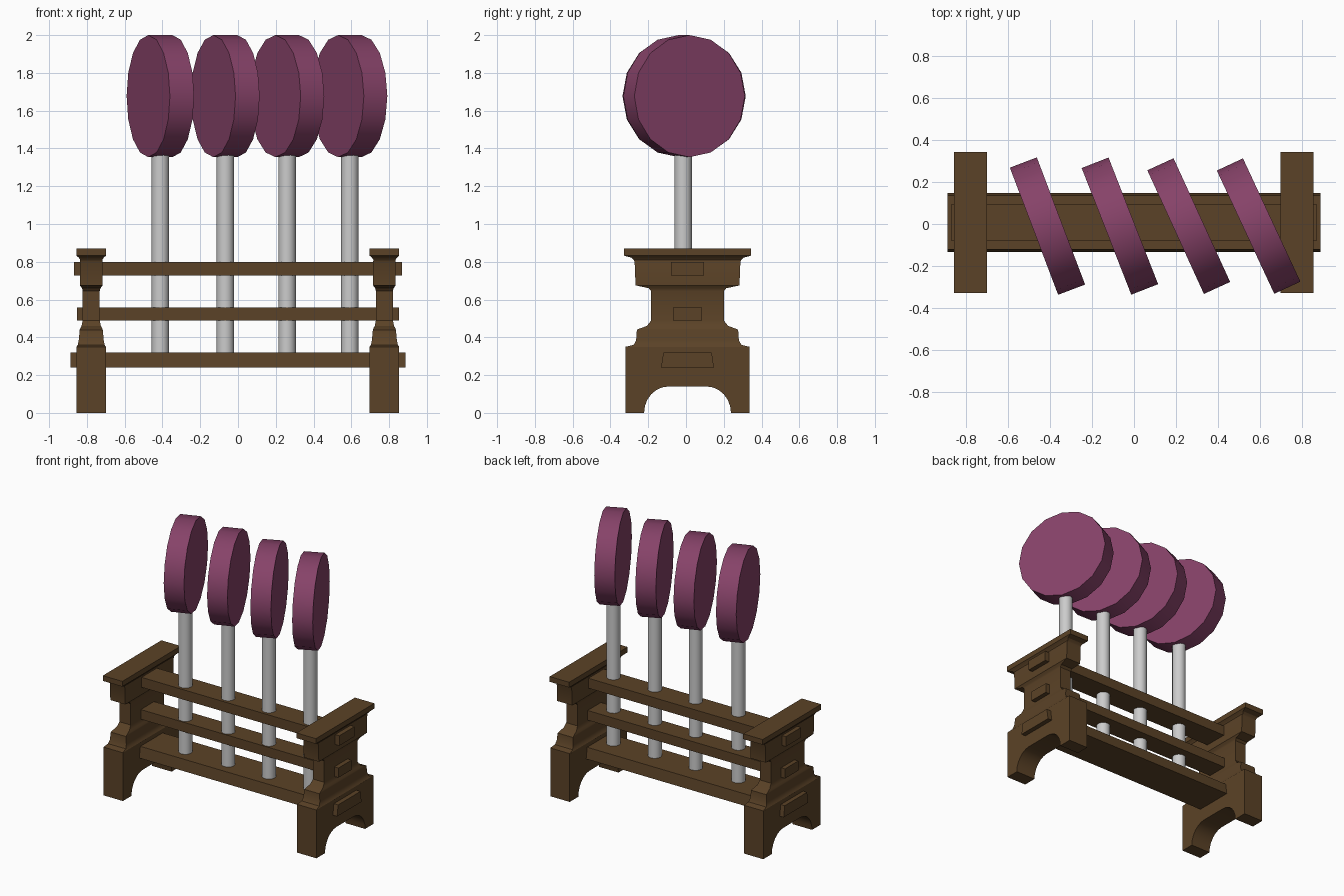
import bpy, bmesh
from math import radians, sin, cos, pi
from mathutils import Matrix

if "Cube" in bpy.data.objects:
    bpy.data.objects.remove(bpy.data.objects["Cube"])


def material(name, rgb):
    m = bpy.data.materials.new(name)
    m.diffuse_color = (*rgb, 1)
    m.use_nodes = True
    m.node_tree.nodes["Principled BSDF"].inputs["Base Color"].default_value = m.diffuse_color
    return m


WOOD = material("wood", (0.105, 0.055, 0.02))
PLUM = material("plum", (0.24, 0.055, 0.14))
FRAME_Y = 0.008   # frame centre line
POLE_Y = -0.01    # pole and disc centre line


def finish(name, bm, mat=None, smooth=None):
    bmesh.ops.recalc_face_normals(bm, faces=bm.faces)
    me = bpy.data.meshes.new(name)
    bm.to_mesh(me)
    bm.free()
    ob = bpy.data.objects.new(name, me)
    bpy.context.collection.objects.link(ob)
    if mat:
        me.materials.append(mat)
    if smooth:
        bpy.ops.object.select_all(action='DESELECT')
        ob.select_set(True)
        bpy.context.view_layer.objects.active = ob
        bpy.ops.object.shade_smooth_by_angle(angle=radians(smooth))
    return ob


def prism_x(bm, profile, x0, x1):
    """Extrude a (y, z) profile from x0 to x1."""
    face = bm.faces.new([bm.verts.new((x0, y, z)) for y, z in profile])
    new = bmesh.ops.extrude_face_region(bm, geom=[face], use_keep_orig=True)["geom"]
    bmesh.ops.translate(bm, vec=(x1 - x0, 0, 0),
                        verts=[v for v in new if isinstance(v, bmesh.types.BMVert)])


# End supports: arched foot plus stacked rectangular mouldings (z, half x, half y)
LEVELS = [(0.35, .078, .328), (0.36, .071, .285), (0.385, .066, .272),
          (0.44, .061, .268), (0.448, .058, .25), (0.46, .051, .215), (0.49, .045, .192),
          (0.645, .045, .192), (0.66, .049, .205), (0.675, .06, .275),
          (0.80, .06, .28), (0.81, .058, .285), (0.822, .066, .298),
          (0.832, .078, .335), (0.87, .078, .335)]


def end_support(name, cx):
    bm = bmesh.new()
    arch = [(0.10 + 0.13 * cos(a), 0.14 * sin(a)) for a in (i * pi / 12 for i in range(7))]
    half = [(0.328, 0.35), (0.328, 0)] + arch
    outline = half + [(-y, z) for y, z in reversed(half)]
    prism_x(bm, outline, -.078, .078)
    rings = [[bm.verts.new((sx * hx, sy * hy, z))
              for sx, sy in ((-1, -1), (1, -1), (1, 1), (-1, 1))] for z, hx, hy in LEVELS]
    for a, b in zip(rings, rings[1:]):
        for i in range(4):
            j = (i + 1) % 4
            bm.faces.new((a[i], a[j], b[j], b[i]))
    bm.faces.new(rings[-1])
    bmesh.ops.remove_doubles(bm, verts=bm.verts, dist=1e-4)
    ob = finish(name, bm, WOOD, 25)
    ob.location = (cx, FRAME_Y, 0)


end_support("left_end_support", -0.777)
end_support("right_end_support", 0.775)

# Cross rails running through both supports
for name, hx, yb, yt, z0, z1 in [("bottom_rail", .887, .14, .128, .24, .32),
                                 ("middle_rail", .853, .076, .076, .488, .558),
                                 ("top_rail", .868, .088, .088, .728, .80)]:
    bm = bmesh.new()
    prism_x(bm, [(-yb, z0), (yb, z0), (yt, z1), (-yt, z1)], -hx, hx)
    finish(name, bm, WOOD).location.y = FRAME_Y

# Poles with turned discs on top
for n, (x, turn) in enumerate([(-.411, 20.8), (-.067, 21.4), (.26, 24.6), (.592, 25)], 1):
    bm = bmesh.new()
    bmesh.ops.create_cone(bm, cap_ends=True, segments=16, radius1=.046, radius2=.046,
                          depth=1.1, matrix=Matrix.Translation((x, POLE_Y - .005, .85)))
    finish(f"pole_{n}", bm, None, 40)

    bm = bmesh.new()
    place = (Matrix.Translation((x, POLE_Y, 1.677)) @ Matrix.Rotation(radians(turn), 4, 'Z')
             @ Matrix.Rotation(pi / 2, 4, 'Y'))
    bmesh.ops.create_cone(bm, cap_ends=True, segments=16, radius1=.323, radius2=.323,
                          depth=.137, matrix=place)
    finish(f"disc_{n}", bm, PLUM, 40)
